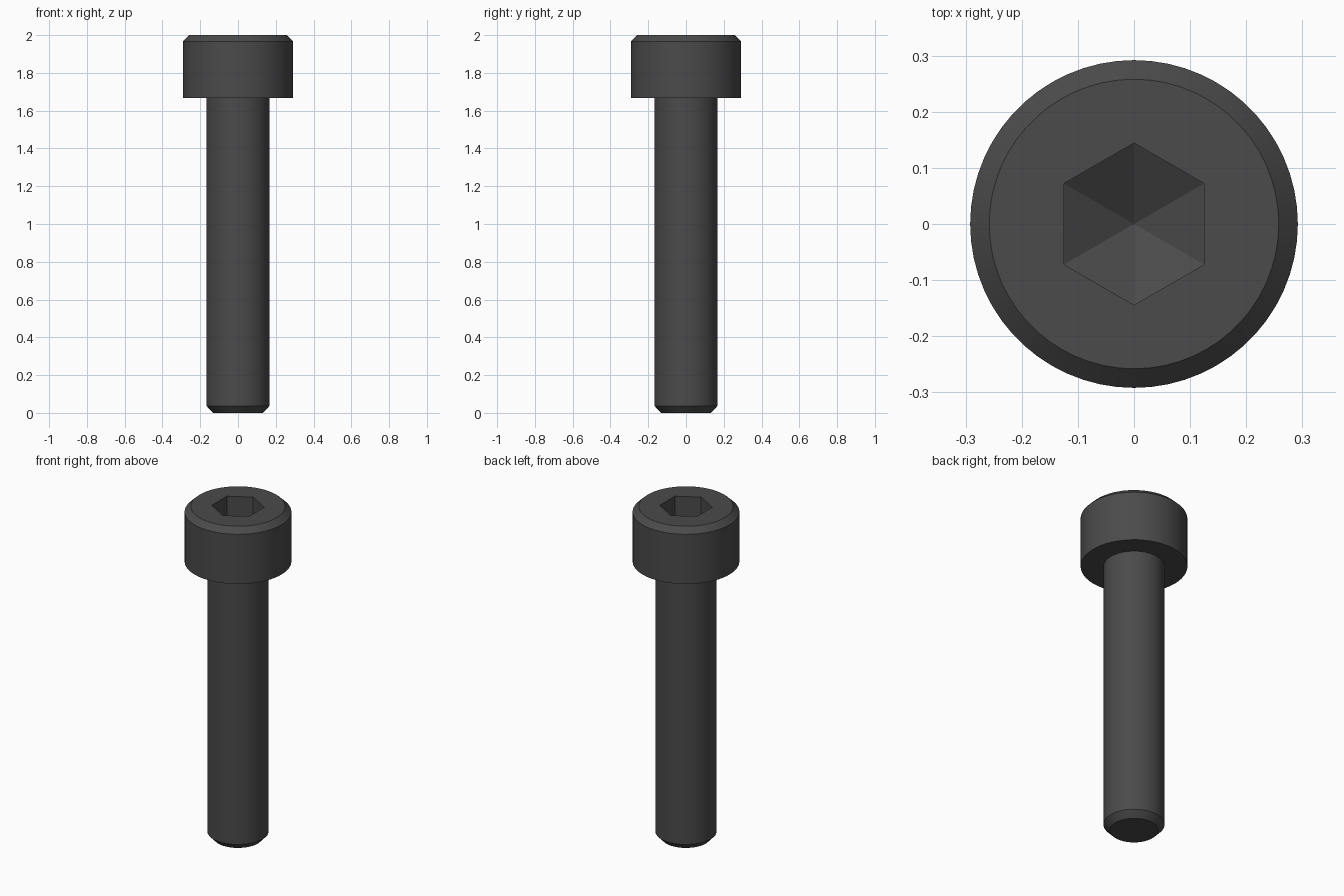
import bpy
import bmesh
from math import sin, cos, pi, tan, radians

cube = bpy.data.objects.get("Cube")
if cube:
    bpy.data.objects.remove(cube, do_unlink=True)

SEGMENTS = 60
HEX_RADIUS = 0.25 / 3 ** 0.5
SOCKET_DEPTH = 0.167

steel = bpy.data.materials.new("dark_steel")
steel.use_nodes = True
colour = (0.07, 0.07, 0.07, 1)
steel.diffuse_color = colour
steel.node_tree.nodes["Principled BSDF"].inputs["Base Color"].default_value = colour

bm = bmesh.new()


def ring(radius, z, count):
    """Circle of vertices, starting at the back."""
    return [bm.verts.new((radius * cos(pi / 2 + 2 * pi * i / count),
                          radius * sin(pi / 2 + 2 * pi * i / count), z))
            for i in range(count)]


def wall(lower, upper, smooth):
    """Band of quads between two equal rings."""
    n = len(lower)
    for i in range(n):
        j = (i + 1) % n
        bm.faces.new((lower[i], lower[j], upper[j], upper[i])).smooth = smooth


# Turned outline: tip chamfer, shank, underside of head, head, head chamfer
profile = [(0.132, 0), (0.167, 0.037), (0.167, 1.667),
           (0.292, 1.667), (0.292, 1.967), (0.258, 2)]
rings = [ring(r, z, SEGMENTS) for r, z in profile]
for lower, upper in zip(rings, rings[1:]):
    wall(lower, upper, True)
bm.faces.new(rings[0][::-1])

# Flat top of the head around the hexagonal opening
rim = rings[-1]
opening = ring(HEX_RADIUS, 2, 6)
step = SEGMENTS // 6
for i in range(6):
    arc = [rim[(i * step + k) % SEGMENTS] for k in range(step + 1)]
    bm.faces.new(arc + [opening[(i + 1) % 6], opening[i]])

# Socket walls and pointed floor
floor_z = 2 - SOCKET_DEPTH
floor = ring(HEX_RADIUS, floor_z, 6)
wall(opening, floor, False)
point = bm.verts.new((0, 0, floor_z - HEX_RADIUS * tan(radians(30))))
for i in range(6):
    bm.faces.new((floor[i], floor[(i + 1) % 6], point))

bmesh.ops.recalc_face_normals(bm, faces=bm.faces)

# Keep chamfers, shoulders and socket edges crisp
for edge in bm.edges:
    edge.smooth = (all(f.smooth for f in edge.link_faces)
                   and edge.calc_face_angle(0) < radians(30))

mesh = bpy.data.meshes.new("socket_head_bolt")
bm.to_mesh(mesh)
bm.free()
mesh.materials.append(steel)
bolt = bpy.data.objects.new("socket_head_bolt", mesh)
bpy.context.collection.objects.link(bolt)
